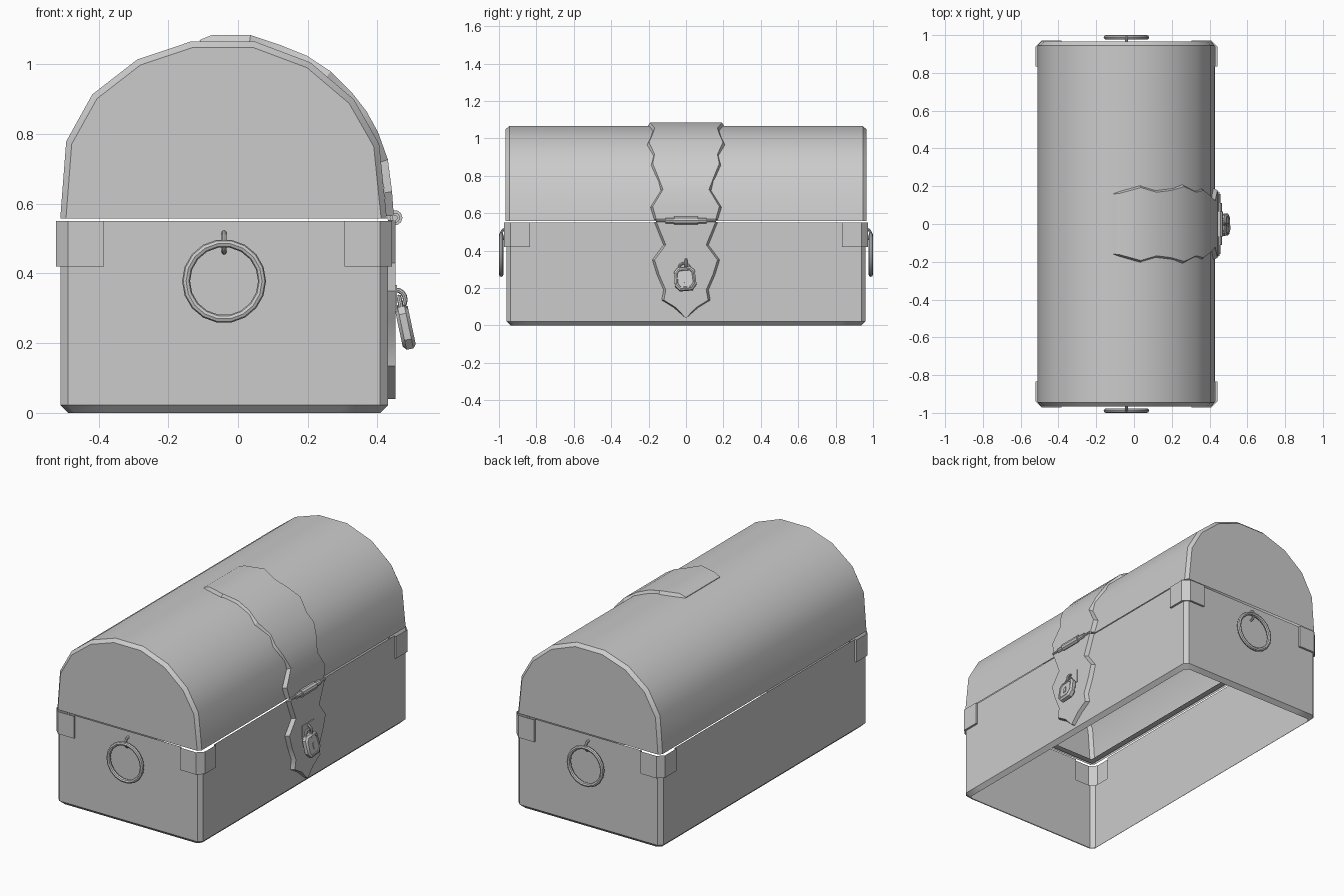
import bpy, bmesh
from math import sin, cos, pi, radians, hypot
from mathutils import Vector as V

if "Cube" in bpy.data.objects:
    bpy.data.objects.remove(bpy.data.objects["Cube"])


def loft(name, rings, wrap=True, close=False, caps=False, rot=None, loc=None):
    """Skin a list of point rings; wrap joins each ring, close joins last ring to first."""
    bm = bmesh.new()
    vs = [[bm.verts.new(p) for p in r] for r in rings]
    n, m = len(vs), len(vs[0])
    for i in range(n if close else n - 1):
        a, b = vs[i], vs[(i + 1) % n]
        for j in range(m if wrap else m - 1):
            k = (j + 1) % m
            bm.faces.new((a[j], a[k], b[k], b[j]))
    if caps:
        bm.faces.new(vs[0][::-1])
        bm.faces.new(vs[-1])
    bmesh.ops.remove_doubles(bm, verts=bm.verts[:], dist=1e-5)
    bmesh.ops.recalc_face_normals(bm, faces=bm.faces[:])
    me = bpy.data.meshes.new(name)
    bm.to_mesh(me)
    bm.free()
    me.polygons.foreach_set("use_smooth", [True] * len(me.polygons))
    me.set_sharp_from_angle(angle=radians(32))
    ob = bpy.data.objects.new(name, me)
    bpy.context.collection.objects.link(ob)
    if rot:
        ob.rotation_euler = rot
    if loc:
        ob.location = loc
    return ob


def arc(name, c, u, v, R, r, a0=0, a1=pi, n=8, sides=8, **kw):
    """Tube along a circular arc in the plane of u and v."""
    c, u, v = V(c), V(u), V(v)
    w = u.cross(v)
    full = a1 - a0 > 6
    rings = []
    for i in range(n if full else n + 1):
        a = a0 + (a1 - a0) * i / n
        d = u * cos(a) + v * sin(a)
        rings.append([c + d * (R + r * cos(2 * pi * k / sides)) + w * r * sin(2 * pi * k / sides)
                      for k in range(sides)])
    return loft(name, rings, close=full, caps=not full, **kw)


def box(name, lo, hi, **kw):
    q = [(lo[1], lo[2]), (hi[1], lo[2]), (hi[1], hi[2]), (lo[1], hi[2])]
    return loft(name, [[(x, y, z) for y, z in q] for x in (lo[0], hi[0])], caps=True, **kw)


CX = -0.04          # centre line of the chest body
HX, HY = 0.47, 0.96  # half sizes of the body

# base: open shell with chamfered corners and raised corner brackets
B, L, T = 0.022, 0.125, 0.012
cols = []            # (base xy, raised xy)
for sx, sy in ((1, 1), (-1, 1), (-1, -1), (1, -1)):
    ex, ey = (sx * HX, sy * (HY - L)), (sx * (HX - L), sy * HY)
    ox, oy = sx * T, sy * T
    A, C = (sx * HX, sy * (HY - B)), (sx * (HX - B), sy * HY)
    six = [(ex, ex), (ex, (ex[0] + ox, ex[1])), (A, (A[0] + ox, A[1])),
           (C, (C[0], C[1] + oy)), (ey, (ey[0], ey[1] + oy)), (ey, ey)]
    cols += six if sx * sy > 0 else six[::-1]
rings = [[(CX + p[0] * (1 - B / HX), p[1] * (1 - B / HY), 0) for p, o in cols]]
rings += [[(CX + p[0], p[1], z) for p, o in cols] for z in (0.022, 0.42)]
rings += [[(CX + o[0], o[1], z) for p, o in cols] for z in (0.42, 0.551)]
loft("chest_base", rings)

# lid: rounded shell with chamfered ends
Z0 = 0.558
prof = [(-.51, Z0), (-.493, .779), (-.418, .914), (-.289, 1.014), (-.134, 1.066),
        (.047, 1.066), (.207, 1.006), (.332, .9), (.405, .772), (.427, Z0)]
small = [(CX + (x - CX) * .965, Z0 + (z - Z0) * .965) for x, z in prof]
loft("lid", [[(x, y, z) for x, z in p] for y, p in
             ((-.965, small), (-.945, prof), (.945, prof), (.965, small))], wrap=False, caps=True)


# inner rim under the lid
def rect(x, y, z):
    return [(CX + x, y, z), (CX - x, y, z), (CX - x, -y, z), (CX + x, -y, z)]


loft("lid_rim", [rect(.455, .95, Z0), rect(.42, .915, Z0)])


# strap with wavy edges, in an upper and a lower half
def strap(name, pts):
    rings = []
    for x, z, w in pts:
        d = V((x - CX, 0, max(0, z - Z0)))
        p = V((x, 0, z))
        q = p - d.normalized() * .022
        wi = max(w - .012, .002)
        rings.append([(q.x, -w, q.z), (p.x, -wi, p.z), (p.x, wi, p.z), (q.x, w, q.z)])
    loft(name, rings, wrap=False, caps=True)


strap("upper_strap", [(-.11, 1.07, .17), (-.073, 1.085, .175), (.036, 1.084, .205),
                      (.12, 1.056, .18), (.197, 1.025, .19), (.266, .98, .21), (.33, .915, .18),
                      (.369, .865, .19), (.402, .805, .165), (.43, .727, .135),
                      (.442, .635, .19), (.447, .565, .17)])
strap("lower_strap", [(.452, .553, .17), (.452, .43, .12), (.452, .35, .18), (.452, .27, .155),
                      (.452, .19, .12), (.452, .135, .13), (.452, .095, .065), (.452, .04, .002)])

# hinge barrel with stepped ends
steps = [(-.16, .008), (-.11, .008), (-.11, .015), (-.065, .015), (-.065, .022)]
steps += [(-y, r) for y, r in steps[::-1]]
loft("hinge", [[(.45 + r * cos(k * pi / 5), y, .56 + r * sin(k * pi / 5)) for k in range(10)]
               for y, r in steps], caps=True)

# lock plate and staple
box("lock_plate", (.445, -.052, .29), (.456, .052, .367))
arc("lock_staple", (.452, 0, .325), (0, 0, 1), (1, 0, 0), .028, .007)

# hanging padlock, tilted outward
tilt = dict(rot=(radians(5), radians(-12), 0), loc=(.467, -.01, .308))
half = [(.038, 0), (.055, -.02), (.058, -.095), (.035, -.125)]
outline = half + [(-y, z) for y, z in half[::-1]]
loft("padlock_body", [[(x, y * s, -.0625 + (z + .0625) * s) for y, z in outline] for x, s in
                      ((-.019, .82), (-.01, 1), (.01, 1), (.019, .84), (.019, .74), (.015, .7))],
     caps=True, **tilt)
box("keyhole", (.012, -.008, -.085), (.019, .008, -.05), **tilt)
arc("padlock_shackle", (0, 0, -.003), (0, 1, 0), (0, 0, 1), .028, .007, **tilt)

# ring handles with their staples on both ends
for s, end in ((-1, "front"), (1, "back")):
    arc(end + "_handle_ring", (CX, s * .988, .378), (1, 0, 0), (0, 0, 1), .109, .0115,
        0, 2 * pi, n=18)
    arc(end + "_handle_staple", (CX, s * .96, .489), (0, 0, 1), (0, s, 0), .028, .007)
